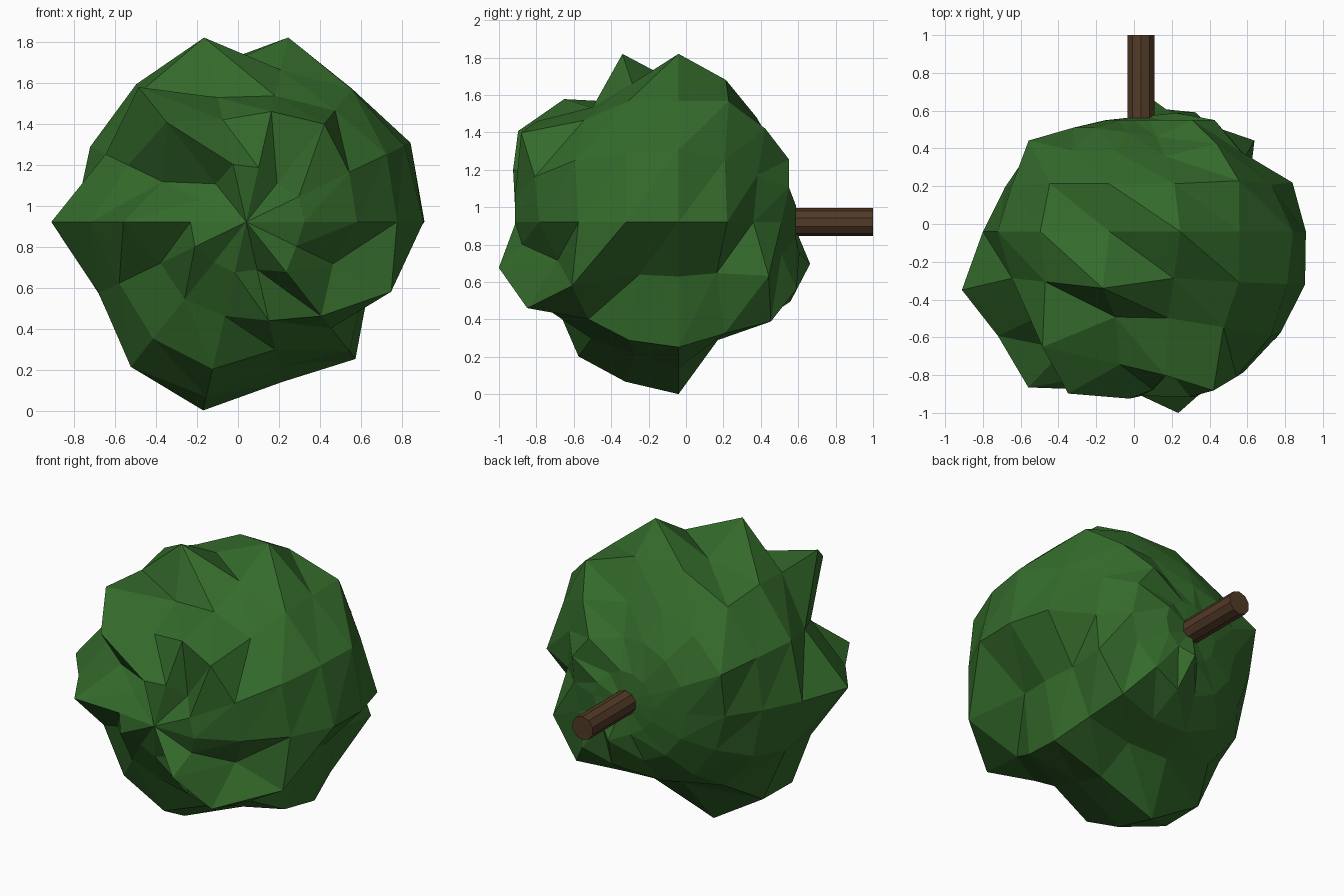
import bpy, bmesh
from math import sin, cos, tau, radians
from mathutils import Matrix, Vector

if "Cube" in bpy.data.objects:
    bpy.data.objects.remove(bpy.data.objects["Cube"])

SEG = 14
CENTRE = Vector((0.04, -0.04, 0.92))


def finish(bm, name, colour):
    bmesh.ops.recalc_face_normals(bm, faces=bm.faces[:])
    mesh = bpy.data.meshes.new(name)
    bm.to_mesh(mesh)
    bm.free()
    mat = bpy.data.materials.new(name + "_colour")
    mat.diffuse_color = (*colour, 1)
    mat.use_nodes = True
    mat.node_tree.nodes["Principled BSDF"].inputs["Base Color"].default_value = mat.diffuse_color
    mesh.materials.append(mat)
    obj = bpy.data.objects.new(name, mesh)
    bpy.context.collection.objects.link(obj)
    return obj


# Crown: sphere lying along y, each ring (latitude) has uneven radii around it
RINGS = {
    -72: (.92, .92, .78, .88, .93, .77, .80, .88, .90, .82, .82, .77, 1.01, .88),
    -54: (.92, .95, 1.04, .94, .87, 1.06, .77, 1.02, .79, .82, .80, .84, 1.0, .80),
    -36: (.91, .94, .86, .78, .77, 1.04, .79, .94, .85, .90, .91, .79, .82, .97),
    -18: (.91, .90, .87, .80, .97, .86, .80, 1.0, .84, .95, .92, .76, .85, .68),
    0: (.87, .89, .83, .923, .76, .86, .845, .84, .80, .90, .943, .80, .855, .67),
    18: (.84, .80, .87, .82, .82, .82, .80, .76, .76, .75, .68, .68, .80, .66),
    36: (.68, .72, .79, .68, .71, .73, .82, .73, .70, .70, .69, .70, .84, .82),
    54: (.68, .73, .73, .62, .65, .68, .68, .66, .66, .66, .66, .74, .78, .68),
    72: (.66, .66, .62, .62, .62, .62, .62, .62, .62, .62, .64, .74, .68, .66),
}

bm = bmesh.new()
rings = []
for lat, radii in RINGS.items():
    a = radians(lat)
    rings.append([bm.verts.new(CENTRE + r * Vector((
        cos(a) * cos(tau * j / SEG), sin(a), cos(a) * sin(tau * j / SEG))))
        for j, r in enumerate(radii)])
front = bm.verts.new(CENTRE + Vector((0, -.87, 0)))
back = bm.verts.new(CENTRE + Vector((0, .61, 0)))
for j in range(SEG):
    k = (j + 1) % SEG
    bm.faces.new((front, rings[0][j], rings[0][k]))
    bm.faces.new((back, rings[-1][k], rings[-1][j]))
    for a, b in zip(rings, rings[1:]):
        bm.faces.new((a[j], b[j], b[k]))
        bm.faces.new((a[j], b[k], a[k]))
finish(bm, "crown", (.034, .145, .024))

# Trunk: short straight cylinder pointing backwards out of the crown
bm = bmesh.new()
bmesh.ops.create_cone(bm, cap_ends=True, segments=10, radius1=.075, radius2=.075,
                      depth=.7, matrix=Matrix.Translation((.037, .65, .92))
                      @ Matrix.Rotation(radians(90), 4, 'X'))
finish(bm, "trunk", (.085, .043, .02))
